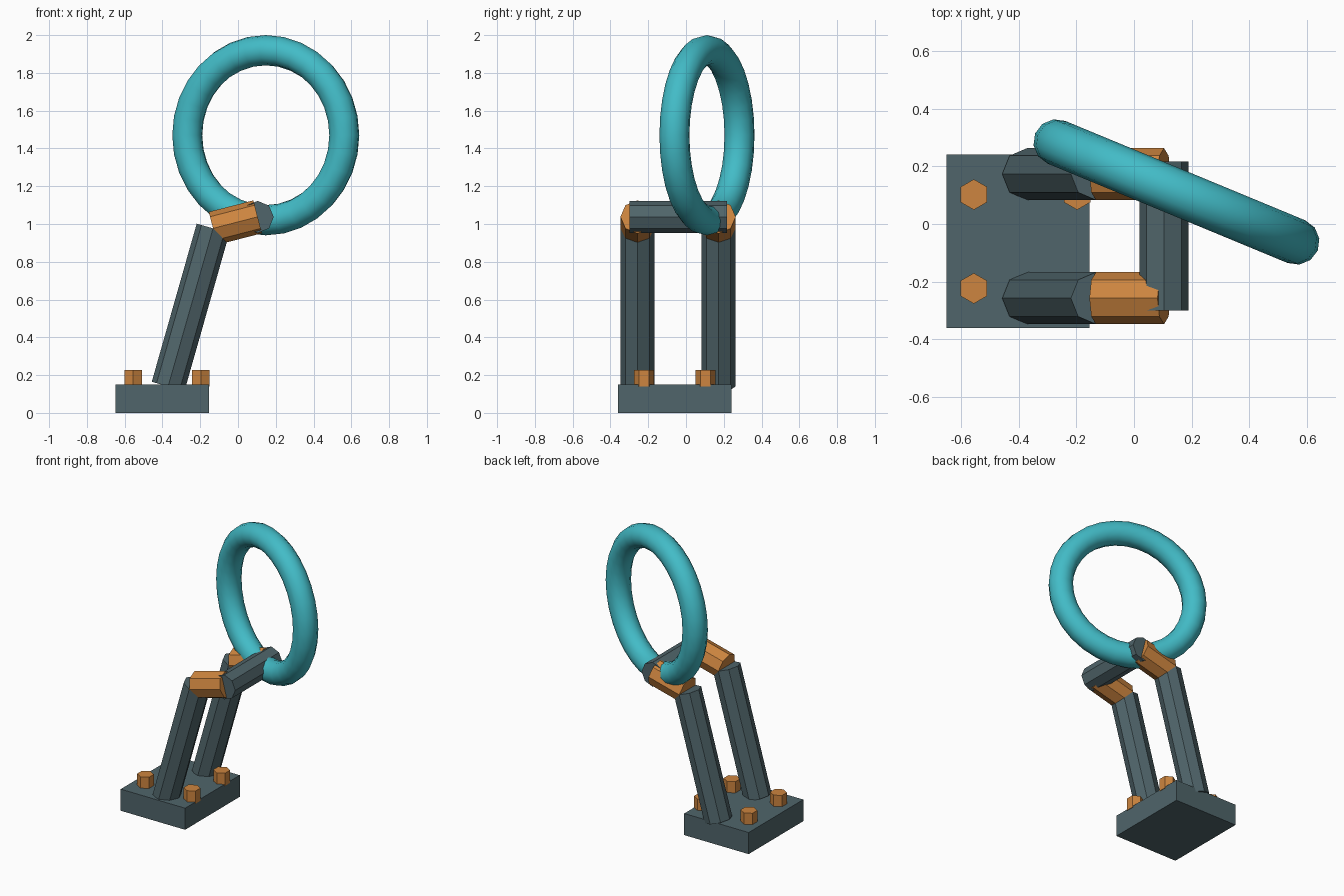
import bpy
import bmesh
import math
from mathutils import Matrix, Vector

cube = bpy.data.objects.get("Cube")
if cube:
    bpy.data.objects.remove(cube, do_unlink=True)


def material(name, colour):
    mat = bpy.data.materials.new(name)
    mat.use_nodes = True
    mat.diffuse_color = (*colour, 1)
    mat.node_tree.nodes["Principled BSDF"].inputs["Base Color"].default_value = (*colour, 1)
    return mat


slate = material("slate", (0.08, 0.13, 0.145))
orange = material("orange", (0.61, 0.235, 0.05))
teal = material("teal", (0.055, 0.5, 0.57))


def add_object(name, bm, mat):
    mesh = bpy.data.meshes.new(name)
    bm.to_mesh(mesh)
    bm.free()
    mesh.materials.append(mat)
    obj = bpy.data.objects.new(name, mesh)
    bpy.context.collection.objects.link(obj)
    return obj


def rod(name, start, end, radius, sides, mat):
    """Straight prism between two points, one corner kept on each local axis."""
    start, end = Vector(start), Vector(end)
    axis = end - start
    turn = Vector((0, 0, 1)).rotation_difference(axis).to_matrix().to_4x4()
    bm = bmesh.new()
    bmesh.ops.create_cone(bm, cap_ends=True, segments=sides, radius1=radius,
                          radius2=radius, depth=axis.length,
                          matrix=Matrix.Translation((start + end) / 2) @ turn)
    return add_object(name, bm, mat)


# Base plate
bm = bmesh.new()
bmesh.ops.create_cube(bm, size=1, matrix=Matrix.Translation((-0.402, -0.06, 0.075))
                      @ Matrix.Diagonal((0.495, 0.6, 0.15, 1)))
add_object("base_plate", bm, slate)

# Hexagonal bolts
for x, side in ((-0.555, "right"), (-0.197, "left")):
    for y, end in ((-0.223, "front"), (0.102, "back")):
        rod(f"bolt_{end}_{side}", (x, y, 0.14), (x, y, 0.228), 0.053, 6, orange)

# Leaning legs and the upper arms joined to them
for y, end in ((-0.257, "front"), (0.173, "back")):
    foot, elbow, wrist = (-0.37, y, 0.14), (-0.132, y, 0.977), (0.104, y, 1.038)
    rod(f"leg_{end}", foot, elbow, 0.09, 8, slate)
    rod(f"arm_{end}", elbow, wrist, 0.09, 8, orange)

# Cross bar between the arms
rod("cross_bar", (0.104, -0.3, 1.037), (0.104, 0.217, 1.037), 0.085, 8, slate)

# Ring hanging on the bar
bpy.ops.mesh.primitive_torus_add(major_segments=32, minor_segments=12,
                                 major_radius=0.45, minor_radius=0.08,
                                 location=(0.147, 0.111, 1.47),
                                 rotation=(math.pi / 2, 0, math.radians(-22.5)))
ring = bpy.context.object
ring.name = "ring"
ring.data.materials.append(teal)
bpy.ops.object.shade_smooth_by_angle(angle=math.radians(40))
